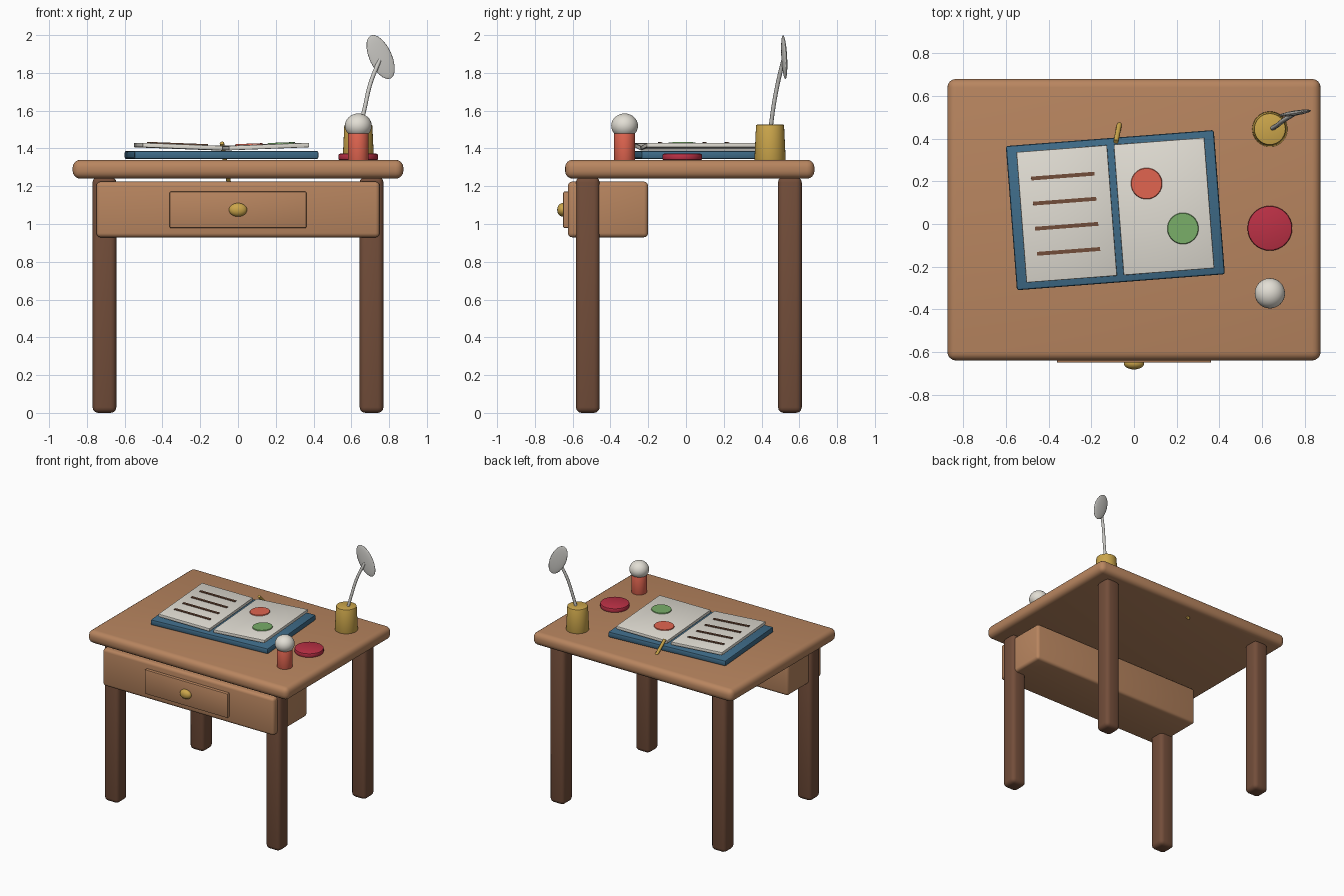
import bpy
from math import radians
from mathutils import Vector, Matrix

if "Cube" in bpy.data.objects:
    bpy.data.objects.remove(bpy.data.objects["Cube"], do_unlink=True)


def material(name, rgb):
    m = bpy.data.materials.new(name)
    m.use_nodes = True
    m.diffuse_color = (*rgb, 1)
    m.node_tree.nodes["Principled BSDF"].inputs["Base Color"].default_value = (*rgb, 1)
    return m


OAK = material("light wood", (0.48, 0.235, 0.115))
WALNUT = material("dark wood", (0.17, 0.075, 0.042))
BLUE = material("cover blue", (0.05, 0.15, 0.25))
PAPER = material("off white", (0.76, 0.73, 0.66))
RED = material("coral red", (0.75, 0.13, 0.08))
GREEN = material("leaf green", (0.19, 0.42, 0.14))
CRIMSON = material("crimson", (0.5, 0.03, 0.06))
GOLD = material("gold", (0.6, 0.38, 0.07))
SILVER = material("silver grey", (0.6, 0.59, 0.56))


def finish(name, mat, bevel=0, segments=3):
    ob = bpy.context.object
    ob.name = name
    ob.data.materials.append(mat)
    if bevel:
        mod = ob.modifiers.new("rounded edges", "BEVEL")
        mod.width, mod.segments = bevel, segments
        mod.limit_method = "ANGLE"
        bpy.ops.object.modifier_apply(modifier=mod.name)
    bpy.ops.object.shade_smooth_by_angle(angle=radians(40))
    return ob


def box(name, centre, size, mat, bevel=0, segments=3):
    bpy.ops.mesh.primitive_cube_add(size=1, location=centre)
    bpy.context.object.scale = size
    bpy.ops.object.transform_apply(location=False, rotation=False, scale=True)
    return finish(name, mat, bevel, segments)


def cone(name, base, r1, r2, height, mat, bevel=0):
    x, y, z = base
    bpy.ops.mesh.primitive_cone_add(vertices=32, radius1=r1, radius2=r2, depth=height,
                                    location=(x, y, z + height / 2))
    return finish(name, mat, bevel, 2)


def ball(name, centre, radii, mat, segments=32, rings=16):
    bpy.ops.mesh.primitive_uv_sphere_add(segments=segments, ring_count=rings, radius=1,
                                         location=centre)
    bpy.context.object.scale = radii
    return finish(name, mat)


def tube(name, points, radius, mat):
    curve = bpy.data.curves.new(name, "CURVE")
    curve.dimensions = "3D"
    curve.bevel_depth, curve.bevel_resolution = radius, 3
    curve.use_fill_caps = True
    spline = curve.splines.new("BEZIER")
    spline.bezier_points.add(len(points) - 1)
    for bp, p in zip(spline.bezier_points, points):
        bp.co = p
        bp.handle_left_type = bp.handle_right_type = "AUTO"
    ob = bpy.data.objects.new(name, curve)
    bpy.context.collection.objects.link(ob)
    curve.materials.append(mat)
    return ob


# Table: top, four legs
box("table_top", (0, 0.02, 1.29), (1.75, 1.32, 0.1), OAK, 0.04, 4)
for side, x in (("left", 0.707), ("right", -0.707)):
    for end, y in (("front", -0.52), ("back", 0.55)):
        box(f"{end}_{side}_leg", (x, y, 0.625), (0.126, 0.126, 1.25), WALNUT, 0.03)

# Drawer: case, front panel, knob
box("drawer_case", (0, -0.413, 1.077), (1.5, 0.425, 0.295), OAK, 0.022)
box("drawer_panel", (0, -0.63, 1.075), (0.724, 0.04, 0.192), OAK, 0.006, 2)
ball("drawer_knob", (0, -0.653, 1.075), (0.048, 0.029, 0.036), GOLD)

# Open book, built in its own frame and then turned on the table
BOOK = Matrix.Translation((-0.0875, 0.065, 1.34)) @ Matrix.Rotation(radians(4.4), 4, "Z")


def on_book(ob, frame=BOOK):
    ob.matrix_world = frame @ ob.matrix_basis
    return ob


on_book(box("book_cover", (0, 0, 0.025), (0.978, 0.678, 0.044), BLUE, 0.01, 2))
pages = {}
for side, s in (("left", -1), ("right", 1)):
    pages[s] = BOOK @ Matrix.Translation((s * 0.229, 0, 0.07)) @ Matrix.Rotation(
        radians(-2.2 * s), 4, "Y")
    on_book(box(f"page_block_{side}", (0, 0, 0), (0.426, 0.614, 0.024), PAPER, 0.004, 2), pages[s])


# Marks lie on the tilted pages
for i in range(4):
    on_book(box(f"text_line_{i + 1}", (-0.005, 0.178 - i * 0.118, 0.014),
                (0.297, 0.018, 0.008), WALNUT), pages[-1])
for name, x, y, mat in (("red_spot", -0.073, 0.113, RED), ("green_spot", 0.081, -0.11, GREEN)):
    on_book(cone(name, (x, y, 0.009), 0.075, 0.071, 0.009, mat), pages[1])

# Pencil leaning on the back edge of the book
tube("pencil", [(-0.085, 0.385, 1.428), (-0.05, 0.56, 1.226)], 0.012, GOLD)

# Small things on the left side of the table
cone("round_coaster", (0.637, -0.02, 1.338), 0.105, 0.105, 0.034, CRIMSON, 0.008)
cone("shaker_body", (0.637, -0.325, 1.335), 0.055, 0.055, 0.15, RED, 0.004)
ball("shaker_cap", (0.637, -0.325, 1.52), (0.071, 0.071, 0.065), PAPER)

# Cup with a spoon
cone("cup", (0.637, 0.445, 1.337), 0.083, 0.074, 0.189, GOLD, 0.005)
tube("spoon_handle", [(0.645, 0.447, 1.5), (0.672, 0.463, 1.62), (0.7, 0.485, 1.74),
                      (0.75, 0.516, 1.87)], 0.011, SILVER)
bowl = ball("spoon_bowl", (0.755, 0.52, 1.884), (0.06, 0.012, 0.126), SILVER, 16, 10)
bowl.rotation_euler = (0, radians(-25), radians(9))
